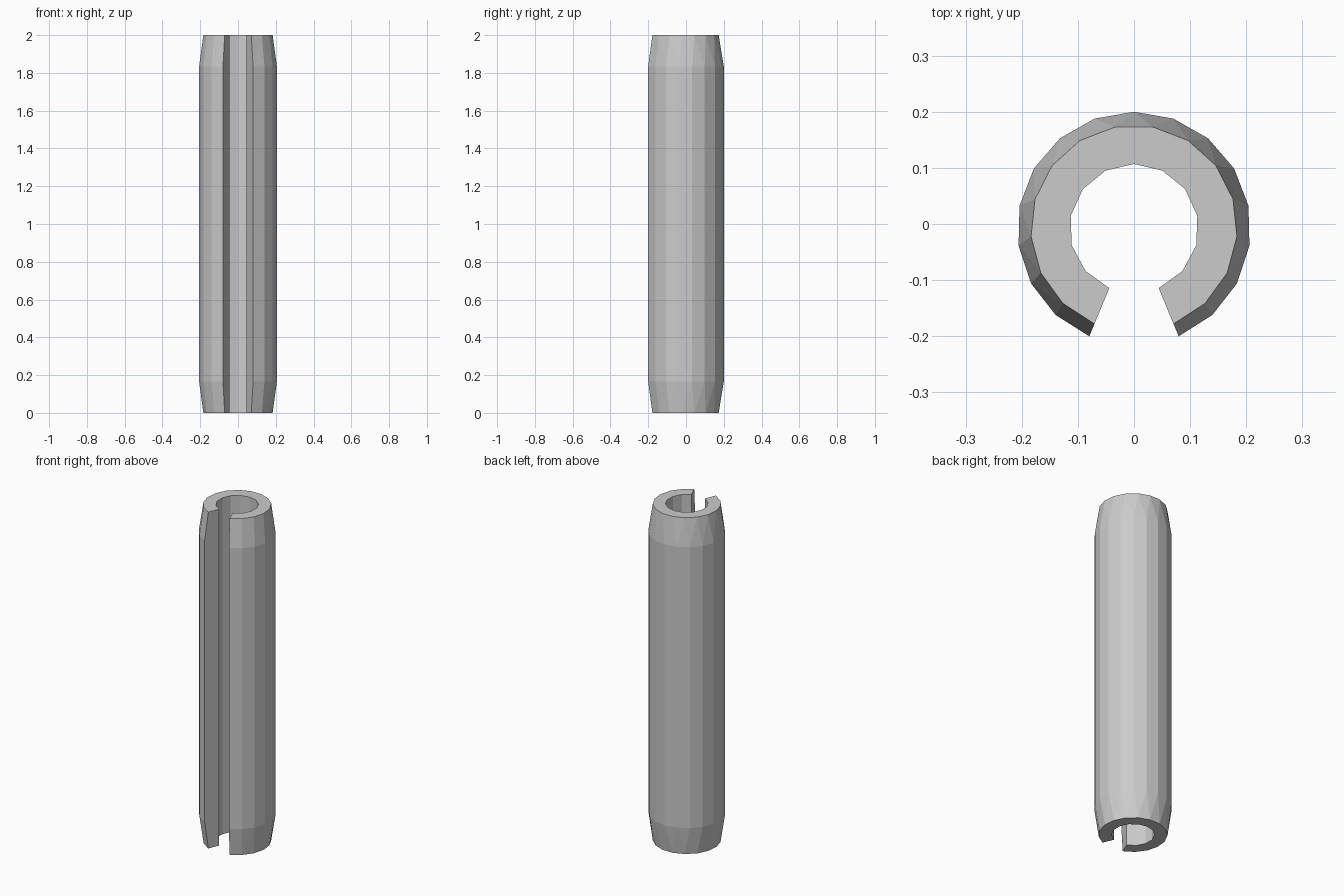
import bpy, bmesh, math

if "Cube" in bpy.data.objects:
    bpy.data.objects.remove(bpy.data.objects["Cube"])

H, CHAMFER = 2.0, 0.165
CY = -0.008                      # arc centre, so the split ring is centred on y
HALF = math.radians(157.5)       # half sweep of the ring, slot faces -y

bm = bmesh.new()


def arc(radius, z, segments):
    """Open ring of vertices from one side of the slot to the other."""
    verts = []
    for i in range(segments + 1):
        a = -HALF + 2 * HALF * i / segments
        verts.append(bm.verts.new((radius * math.sin(a), CY + radius * math.cos(a), z)))
    return verts


def stitch(a, b):
    """Triangle strip between two arcs with different segment counts."""
    i = j = 0
    na, nb = len(a) - 1, len(b) - 1
    while i < na or j < nb:
        if j == nb or (i < na and (i + 1) / na <= (j + 1) / nb):
            bm.faces.new((a[i], a[i + 1], b[j]))
            i += 1
        else:
            bm.faces.new((a[i], b[j + 1], b[j]))
            j += 1


def wall(a, b):
    """Quads between two matching arcs."""
    for i in range(len(a) - 1):
        bm.faces.new((a[i], a[i + 1], b[i + 1], b[i]))


# Arcs: bore, chamfered tips and outer barrel
inner_bot, inner_top = arc(0.115, 0, 12), arc(0.115, H, 12)
tip_bot, tip_top = arc(0.184, 0, 15), arc(0.184, H, 15)
body_bot, body_top = arc(0.208, CHAMFER, 16), arc(0.208, H - CHAMFER, 16)

# Barrel, bore, chamfers and end rings
wall(body_bot, body_top)
wall(inner_top, inner_bot)
stitch(tip_bot, body_bot)
stitch(body_top, tip_top)
stitch(tip_top, inner_top)
stitch(inner_bot, tip_bot)

# Slot faces
for k in (0, -1):
    bm.faces.new([r[k] for r in (inner_bot, tip_bot, body_bot,
                                 body_top, tip_top, inner_top)])

bmesh.ops.recalc_face_normals(bm, faces=bm.faces)
mesh = bpy.data.meshes.new("split_spring_pin")
bm.to_mesh(mesh)
bm.free()
pin = bpy.data.objects.new("split_spring_pin", mesh)
bpy.context.collection.objects.link(pin)
